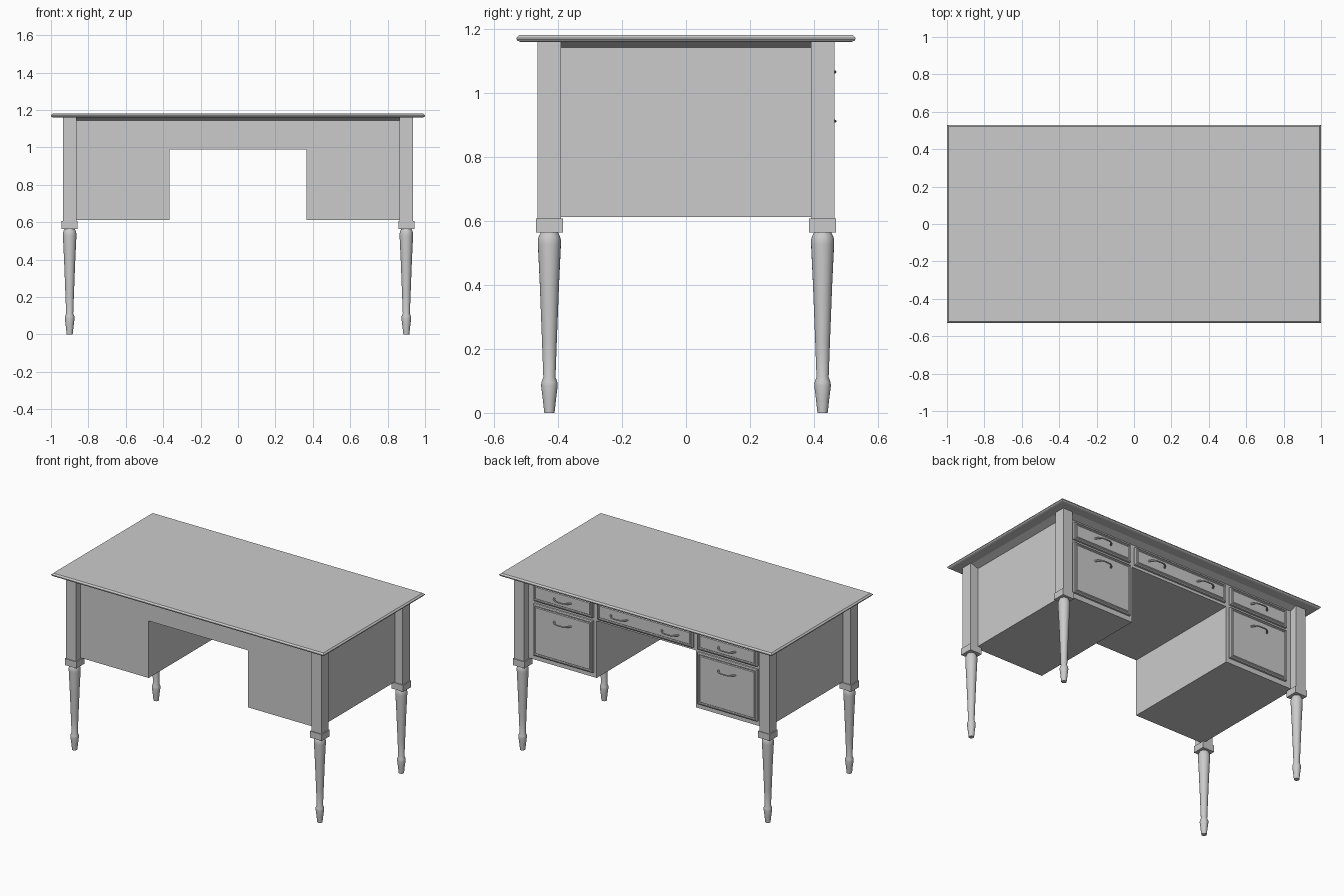
import bpy, bmesh, math
from mathutils import Vector

old = bpy.data.objects.get("Cube")
if old:
    bpy.data.objects.remove(old, do_unlink=True)

grey = bpy.data.materials.new("plain_grey")
grey.use_nodes = True
grey.diffuse_color = (0.6, 0.6, 0.6, 1)
grey.node_tree.nodes["Principled BSDF"].inputs["Base Color"].default_value = (0.6, 0.6, 0.6, 1)


def finish(name, bm, smooth=False):
    bmesh.ops.recalc_face_normals(bm, faces=bm.faces)
    mesh = bpy.data.meshes.new(name)
    bm.to_mesh(mesh)
    bm.free()
    mesh.materials.append(grey)
    obj = bpy.data.objects.new(name, mesh)
    bpy.context.collection.objects.link(obj)
    if smooth:
        bpy.ops.object.select_all(action='DESELECT')
        obj.select_set(True)
        bpy.context.view_layer.objects.active = obj
        bpy.ops.object.shade_smooth_by_angle(angle=math.radians(35))
    return obj


def loft(name, rings, smooth=False):
    """Join a stack of equal-sized point rings and cap both ends."""
    bm = bmesh.new()
    loops = [[bm.verts.new(p) for p in ring] for ring in rings]
    n = len(loops[0])
    for a, b in zip(loops, loops[1:]):
        for i in range(n):
            j = (i + 1) % n
            bm.faces.new((a[i], a[j], b[j], b[i]))
    bm.faces.new(loops[0])
    bm.faces.new(loops[-1])
    return finish(name, bm, smooth)


def rect(cx, cy, hx, hy, z):
    return [(cx + sx * hx, cy + sy * hy, z) for sx, sy in ((-1, -1), (1, -1), (1, 1), (-1, 1))]


def box(name, cx, cy, hx, hy, z0, z1):
    return loft(name, [rect(cx, cy, hx, hy, z) for z in (z0, z1)])


def turned(name, cx, cy, profile, sides=24):
    rings = []
    for r, z in profile:
        angles = [2 * math.pi * i / sides for i in range(sides)]
        rings.append([(cx + r * math.cos(a), cy + r * math.sin(a), z) for a in angles])
    return loft(name, rings, True)


# Table top with a moulded edge
EDGE = [(0.012, 1.16), (0.004, 1.163), (0, 1.168), (0, 1.172), (0.009, 1.181)]
loft("table_top", [rect(0, 0, 1 - d, 0.53 - d, z) for d, z in EDGE])

# Carcass with kneehole, and the moulding that flares out under the top
BODY_X, BODY_Y = 0.88, 0.415
KNEE = [(-BODY_X, 0.612), (-0.365, 0.612), (-0.365, 0.99), (0.365, 0.99),
        (0.365, 0.612), (BODY_X, 0.612), (BODY_X, 1.143), (-BODY_X, 1.143)]
loft("carcass", [[(x, y, z) for x, z in KNEE] for y in (-BODY_Y, BODY_Y)])
loft("under_top_moulding", [rect(0, 0, BODY_X, BODY_Y, 1.143),
                            rect(0, 0, 0.928, 0.458, 1.161)])

# Corner posts, collars and turned legs
LEG = [(0.016, 0), (0.021, 0.045), (0.026, 0.085), (0.025, 0.096), (0.019, 0.112),
       (0.023, 0.22), (0.030, 0.40), (0.036, 0.525), (0.036, 0.54), (0.033, 0.552), (0.026, 0.566)]
for sx, side in ((1, "left"), (-1, "right")):
    for sy, end in ((-1, "front"), (1, "back")):
        x, y = sx * 0.9, sy * 0.427
        box(f"{end}_{side}_post", x, y, 0.036, 0.037, 0.606, 1.161)
        box(f"{end}_{side}_collar", x, y, 0.043, 0.042, 0.564, 0.607)
        turned(f"{end}_{side}_leg", x, y, LEG)


# Drawer fronts: stepped border around a raised panel
def drawer(name, cx, hx, z0, z1):
    steps = [(0, -0.005), (0, 0.013), (0.006, 0.018), (0.012, 0.018),
             (0.016, 0.013), (0.020, 0.018)]
    cz, hz = (z0 + z1) / 2, (z1 - z0) / 2
    rings = [[(x, BODY_Y + out, cz + z) for x, z, _ in rect(cx, 0, hx - d, hz - d, 0)
              ] for d, out in steps]
    rings = [[(p[0], BODY_Y + out, cz + q[1]) for p, q in
              zip(rect(cx, 0, hx - d, 0, 0), rect(0, 0, 0, hz - d, 0))] for d, out in steps]
    loft(name, rings)


# Bow handles curving out in a level plane
def handle(name, cx, z):
    count, sides, half = 12, 8, 0.062
    rings = []
    for i in range(count + 1):
        t = -1 + 2 * i / count
        centre = Vector((cx + half * t, 0.429 + 0.037 * (1 - t ** 4), z))
        along = Vector((half, -0.148 * t ** 3, 0)).normalized()
        across = Vector((-along.y, along.x, 0))
        r = 0.0045 + 0.002 * abs(t) ** 3
        rings.append([centre + across * (r * math.cos(a)) + Vector((0, 0, r * math.sin(a)))
                      for a in (2 * math.pi * k / sides for k in range(sides))])
    loft(name, rings, True)


drawer("centre_drawer", 0, 0.35, 1.008, 1.125)
for sx, side in ((1, "left"), (-1, "right")):
    drawer(f"upper_{side}_drawer", sx * 0.603, 0.218, 1.008, 1.125)
    drawer(f"lower_{side}_drawer", sx * 0.603, 0.218, 0.645, 0.988)
    handle(f"centre_{side}_handle", sx * 0.187, 1.066)
    handle(f"upper_{side}_handle", sx * 0.603, 1.066)
    handle(f"lower_{side}_handle", sx * 0.603, 0.912)
